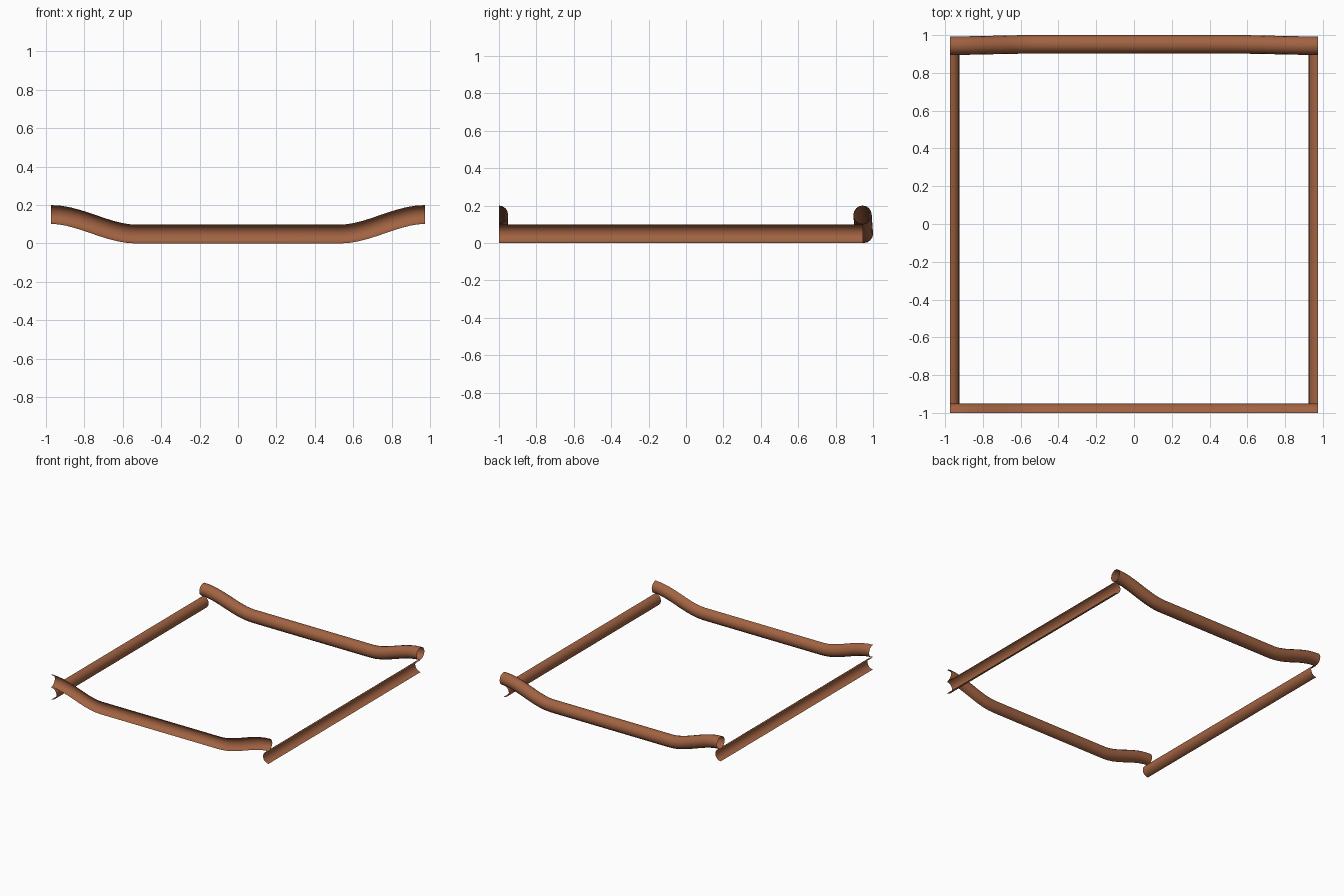
import bpy, bmesh, math

if "Cube" in bpy.data.objects:
    bpy.data.objects.remove(bpy.data.objects["Cube"])

R = 0.049        # log radius
XE = 0.973       # half width of the frame
Z0, RISE = R, 0.102

wood = bpy.data.materials.new("reddish_wood")
wood.diffuse_color = (0.36, 0.125, 0.055, 1)
wood.use_nodes = True
wood.node_tree.nodes["Principled BSDF"].inputs["Base Color"].default_value = wood.diffuse_color


def smooth(t):
    t = min(max(t, 0), 1)
    return t * t * (3 - 2 * t)


def log_shell(name, path, a0, a1, segs):
    """Sweep an open arc along a path of (along, side, height) points.
    Angle 0 is +side, 90 degrees is up."""
    bm = bmesh.new()
    rows = []
    for i, (s, w, h) in enumerate(path):
        p, n = path[max(i - 1, 0)], path[min(i + 1, len(path) - 1)]
        slope = 0 if i in (0, len(path) - 1) else math.atan2(n[2] - p[2], n[0] - p[0])
        row = []
        for k in range(segs if a1 - a0 == 360 else segs + 1):
            a = math.radians(a0 + (a1 - a0) * k / segs)
            up = R * math.sin(a)
            row.append(bm.verts.new((s - up * math.sin(slope),
                                     w + R * math.cos(a),
                                     h + up * math.cos(slope))))
        rows.append(row)
    for r, q in zip(rows, rows[1:]):
        for k in range(segs):
            j = (k + 1) % len(r)
            bm.faces.new((r[k], r[j], q[j], q[k]))
    bmesh.ops.reverse_faces(bm, faces=bm.faces[:])
    if name.endswith("side_log"):
        # turn the log so that it runs along y
        for v in bm.verts:
            v.co = (-v.co.y, v.co.x, v.co.z)
    me = bpy.data.meshes.new(name)
    bm.to_mesh(me)
    bm.free()
    for f in me.polygons:
        f.use_smooth = True
    me.materials.append(wood)
    ob = bpy.data.objects.new(name, me)
    bpy.context.collection.objects.link(ob)
    return ob


# Stations along x for logs whose ends sweep upward
half = [0.53 + (XE - 0.53) * i / 10 for i in range(11)]
xs = [-x for x in reversed(half)] + half


def bent(y_mid, y_end):
    out = []
    for x in xs:
        t = smooth((abs(x) - 0.53) / (XE - 0.53))
        out.append((x, y_mid + (y_end - y_mid) * t, Z0 + RISE * t))
    return out


# Back log is a full open tube, front log only its inward half
log_shell("back_log", bent(0.951, 0.944), 0, 360, 16)
log_shell("front_log", bent(-1.0, -1.0), -90, 90, 8)

# Straight side logs, each an inward-facing half shell
log_shell("right_side_log", [(-1, -XE, Z0), (0.945, -XE, Z0)], -90, 90, 8)
log_shell("left_side_log", [(-1, XE, Z0), (0.945, XE, Z0)], 90, 270, 8)
